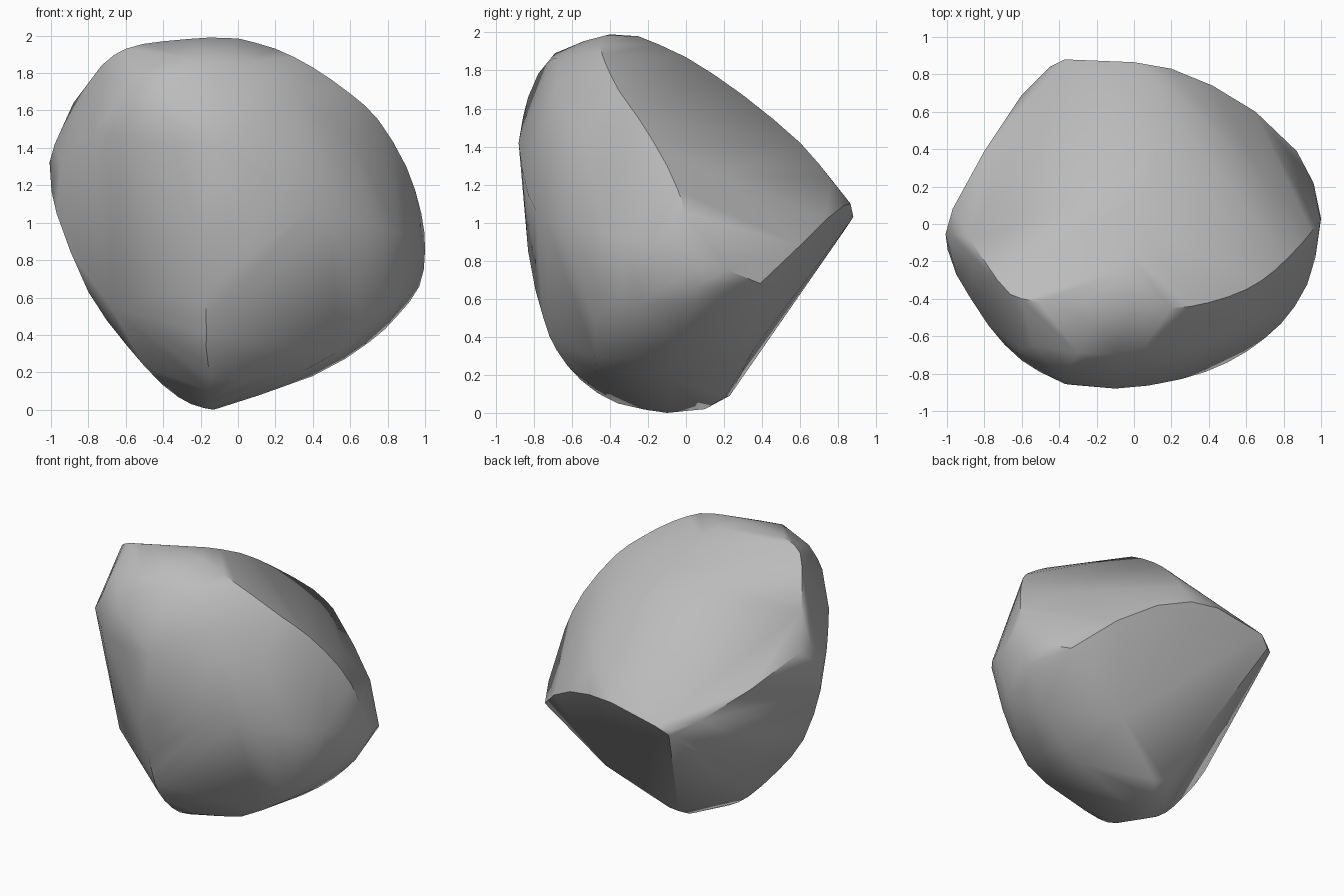
import bpy
import bmesh
import math
from mathutils import Vector

default_cube = bpy.data.objects.get("Cube")
if default_cube:
    bpy.data.objects.remove(default_cube, do_unlink=True)


def flat_material(name, colour):
    material = bpy.data.materials.new(name)
    material.use_nodes = True
    material.diffuse_color = colour
    material.node_tree.nodes["Principled BSDF"].inputs["Base Color"].default_value = colour
    return material


def spline(points, steps):
    """Sample a smooth curve that passes through the given points."""
    points = [Vector(p) for p in points]
    padded = [points[0]] + points + [points[-1]]
    samples = []
    for a, b, c, d in zip(padded, padded[1:], padded[2:], padded[3:]):
        for step in range(steps):
            t = step / steps
            samples.append(b + (c - a) * t / 2
                           + (a - b * 2.5 + c * 2 - d / 2) * t * t
                           + (b * 3 - a - c * 3 + d) * t * t * t / 2)
    samples.append(points[-1])
    return samples


# Lowest point, where the side profiles meet
foot = (-.13, -.1, 0)

# Sharp broken rim around the back
back_rim = [(.87, .39, .68), (.65, .6, .88), (.42, .74, 1.02), (.2, .83, 1.09),
            (0, .865, 1.1), (-.37, .88, 1.03), (-.47, .82, 1), (-.6, .69, 1.06),
            (-.8, .39, 1.23), (-.97, .08, 1.42), (-.88, -.08, 1.64), (-.73, -.3, 1.84)]

# Keels under the back and below the right end of the rim
back_keel = [(-.45, .84, .97), (-.1, .23, .09), (-.1, .1, .02), foot]
right_keel = [(.87, .39, .68), (.4, .36, .34), (0, .2, .08)]

# Profiles running from the crown to the foot
right_profile = [(0, -.42, 1.985), (.2, -.45, 1.93), (.4, -.42, 1.83), (.6, -.35, 1.69),
                 (.75, -.25, 1.55), (.9, -.1, 1.3), (.98, 0, 1.05), (1, .03, .85),
                 (.97, .05, .66), (.85, .03, .5), (.7, -.05, .36), (.4, -.08, .18), foot]
left_profile = [(-.15, -.4, 1.99), (-.4, -.42, 1.97), (-.6, -.4, 1.93), (-.73, -.32, 1.82),
                (-.98, -.05, 1.42), (-1, -.1, 1.25), (-.97, -.17, 1.05), (-.8, -.22, .63),
                (-.6, -.2, .35), (-.4, -.15, .13), (-.25, -.14, .03), foot]
front_profile = [(-.15, -.4, 1.99), (-.3, -.69, 1.89), (-.38, -.83, 1.66),
                 (-.33, -.86, 1.42), (-.2, -.83, .85), (-.17, -.75, .5), (-.17, -.68, .33),
                 (-.15, -.55, .17), (-.15, -.36, .05), foot]

# Bands running across the rounded front
waist_band = [(.96, .22, .75), (.97, -.18, .88), (.86, -.44, .95), (.7, -.61, .98),
              (.5, -.74, 1.02), (.25, -.83, 1.15), (-.1, -.88, 1.42), (-.4, -.83, 1.42),
              (-.6, -.73, 1.45), (-.78, -.54, 1.46), (-.95, -.27, 1.3)]
lower_band = [(.88, -.25, .58), (.76, -.45, .62), (.52, -.48, .3), (.2, -.47, .17),
              (-.15, -.5, .15), (-.35, -.45, .3), (-.68, -.4, .55)]
upper_band = [(.6, -.53, 1.45), (.3, -.68, 1.67), (.05, -.66, 1.86), (-.25, -.73, 1.84),
              (-.54, -.65, 1.82), (-.62, -.69, 1.65)]

# Creases over the sloping top and its right side
top_crease = [(.24, .76, 1.23), (.19, .6, 1.42), (.08, .3, 1.67), (.02, 0, 1.87),
              (-.08, -.25, 1.98)]
side_crease = [(.24, .76, 1.23), (.5, .48, 1.2), (.72, .2, 1.25), (.9, -.1, 1.3)]

rounded = [right_profile, left_profile, front_profile, waist_band, lower_band,
           upper_band, top_crease]
broken = [back_rim, back_keel, right_keel, side_crease]

# Stretch a convex skin over all the curves
bm = bmesh.new()
for curves, steps in ((rounded, 2), (broken, 1)):
    for curve in curves:
        for point in spline(curve, steps):
            bm.verts.new(point)
bmesh.ops.remove_doubles(bm, verts=bm.verts[:], dist=.02)
bmesh.ops.convex_hull(bm, input=bm.verts[:])
loose = [v for v in bm.verts if not v.link_faces]
bmesh.ops.delete(bm, geom=loose, context="VERTS")
bmesh.ops.recalc_face_normals(bm, faces=bm.faces[:])

mesh = bpy.data.meshes.new("boulder")
bm.to_mesh(mesh)
bm.free()
boulder = bpy.data.objects.new("boulder", mesh)
bpy.context.collection.objects.link(boulder)
mesh.materials.append(flat_material("stone_grey", (.5, .5, .5, 1)))

# Soften the facets but keep the broken rim sharp
bpy.ops.object.select_all(action="DESELECT")
boulder.select_set(True)
bpy.context.view_layer.objects.active = boulder
bpy.ops.object.shade_smooth_by_angle(angle=math.radians(45))
